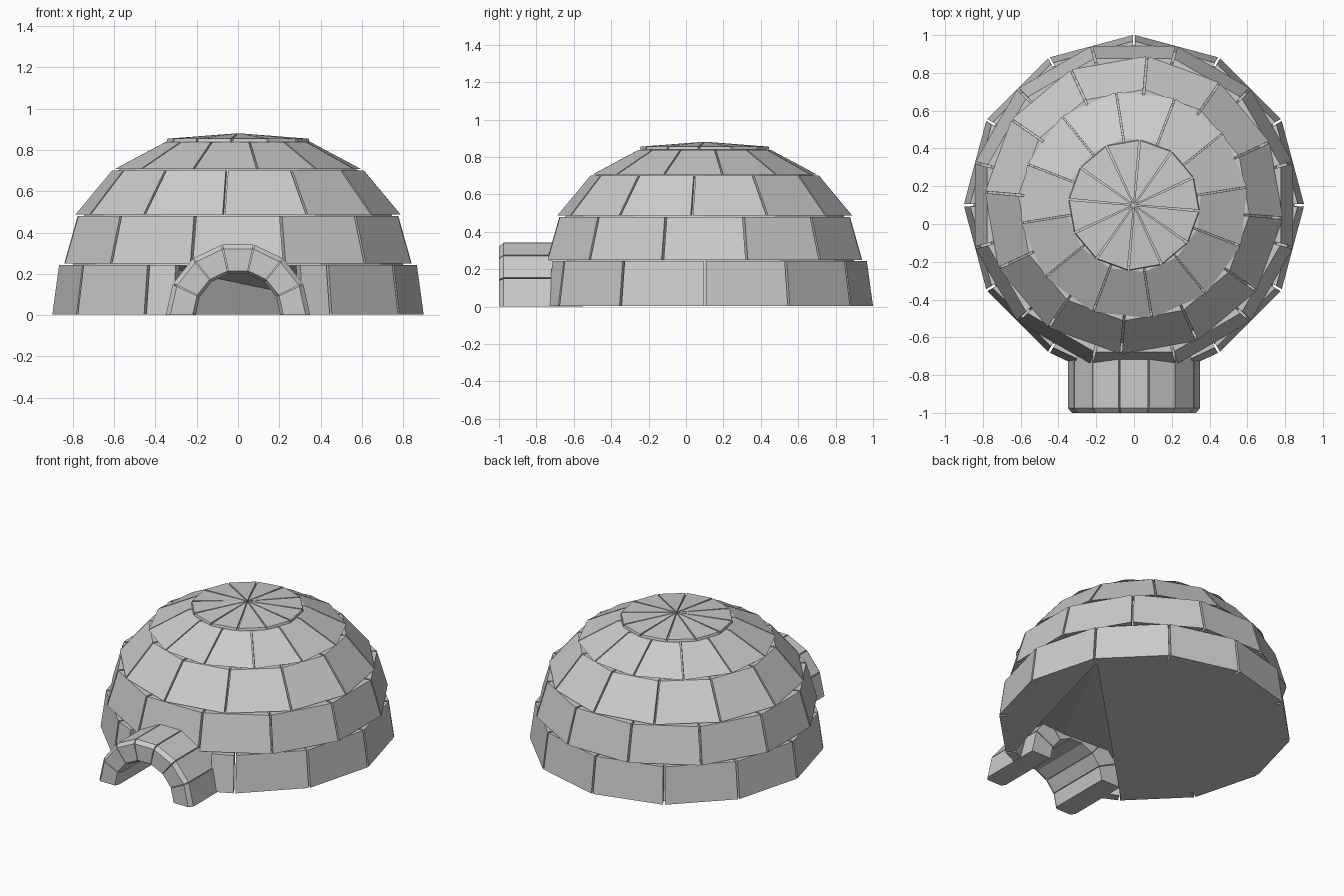
import bpy, bmesh
from math import radians, cos, sin

if "Cube" in bpy.data.objects:
    bpy.data.objects.remove(bpy.data.objects["Cube"])

CY = 0.10   # dome centre in y


def make_object(name, bm):
    bmesh.ops.recalc_face_normals(bm, faces=bm.faces)
    me = bpy.data.meshes.new(name)
    bm.to_mesh(me)
    bm.free()
    ob = bpy.data.objects.new(name, me)
    bpy.context.collection.objects.link(ob)
    return ob


def polar(r, deg, z):
    return (r * cos(radians(deg)), CY + r * sin(radians(deg)), z)


def loft(bm, a, b):
    """Closed solid between two matching loops of points."""
    va = [bm.verts.new(p) for p in a]
    vb = [bm.verts.new(p) for p in b]
    n = len(a)
    bm.faces.new(va)
    bm.faces.new(vb)
    for i in range(n):
        j = (i + 1) % n
        bm.faces.new((va[i], va[j], vb[j], vb[i]))


def snow_block(bm, a0, a1, r0, z0, r1, z1, t=0.06):
    g = 0.4
    g2 = g * r0 / r1
    b0, b1, c0, c1 = a0 + g, a1 - g, a0 + g2, a1 - g2
    loft(bm,
         [polar(r0, b0, z0), polar(r0, b1, z0), polar(r0 - t, b1, z0), polar(r0 - t, b0, z0)],
         [polar(r1, c0, z1), polar(r1, c1, z1), polar(r1 - t, c1, z1), polar(r1 - t, c0, z1)])


# Courses of snow blocks: start angle, bottom radius and z, top radius and z
courses = [(0, 0.90, 0.003, 0.867, 0.243),
           (15, 0.87, 0.250, 0.803, 0.480),
           (25, 0.79, 0.488, 0.613, 0.700),
           (9, 0.605, 0.707, 0.357, 0.838)]
for k, (start, r0, z0, r1, z1) in enumerate(courses):
    bm = bmesh.new()
    for i in range(12):
        a0, a1 = start + i * 30, start + i * 30 + 30
        if k == 0 and i == 8:      # short blocks beside the doorway
            a1 = 250
        if k == 0 and i == 9:
            a0 = 290
        snow_block(bm, a0, a1, r0, z0, r1, z1)
    make_object("block_course_%d" % (k + 1), bm)

# Cap wedges
bm = bmesh.new()
for i in range(12):
    a0, a1 = 25 + i * 30 + 0.9, 25 + i * 30 + 29.1
    am = 25 + i * 30 + 15
    loft(bm,
         [polar(0.347, a0, 0.840), polar(0.347, a1, 0.840), polar(0.008, am, 0.862)],
         [polar(0.343, a0, 0.855), polar(0.343, a1, 0.855), polar(0.008, am, 0.881)])
make_object("cap_wedges", bm)

# Inner shell with an open doorway and a floor that rises to the door head
bm = bmesh.new()
profile = [(0.85, 0.003), (0.80, 0.240), (0.745, 0.485), (0.58, 0.703), (0.325, 0.842)]
rings = [[bm.verts.new(polar(r, i * 30, z)) for i in range(12)] for r, z in profile]
for k in range(len(rings) - 1):
    for i in range(12):
        if k == 0 and i in (8, 9):
            continue
        j = (i + 1) % 12
        bm.faces.new((rings[k][i], rings[k][j], rings[k + 1][j], rings[k + 1][i]))
apex = bm.verts.new((0, CY, 0.868))
for i in range(12):
    bm.faces.new((rings[-1][i], rings[-1][(i + 1) % 12], apex))
low, head = rings[0], rings[1]
hinge = low[1]
bm.faces.new(low[1:9])
bm.faces.new((low[10], low[11], low[0], low[1]))
edge = [low[8], head[8], head[9], head[10], low[10]]
for a, b in zip(edge, edge[1:]):
    bm.faces.new((hinge, a, b))
make_object("inner_shell", bm)

# Entrance tunnel: seven arch blocks with a chamfered front rim
bm = bmesh.new()
sections = [(-1.0, 0.22, 0.328), (-0.975, 0.205, 0.35), (-0.55, 0.205, 0.35)]
step = 180 / 7
for i in range(7):
    g = 0.5
    a0 = i * step + (g if i else 0)
    a1 = (i + 1) * step - (g if i < 6 else 0)
    loops = []
    for y, ri, ro in sections:
        pts = [(ri, a0), (ro, a0), (ro, a1), (ri, a1)]
        loops.append([bm.verts.new((r * cos(radians(a)), y, r * sin(radians(a)))) for r, a in pts])
    bm.faces.new(loops[0])
    bm.faces.new(loops[-1])
    for p, q in zip(loops, loops[1:]):
        for n in range(4):
            m = (n + 1) % 4
            bm.faces.new((p[n], p[m], q[m], q[n]))
make_object("entrance_arch", bm)

# Thin lining that shows through the arch joints
bm = bmesh.new()
inner, outer = [], []
for y in (-0.97, -0.56):
    for r, row in ((0.215, inner), (0.335, outer)):
        row.append([(r * cos(radians(i * step)), y, r * sin(radians(i * step))) for i in range(8)])
loft(bm, inner[0] + outer[0][::-1], inner[1] + outer[1][::-1])
make_object("entrance_lining", bm)
